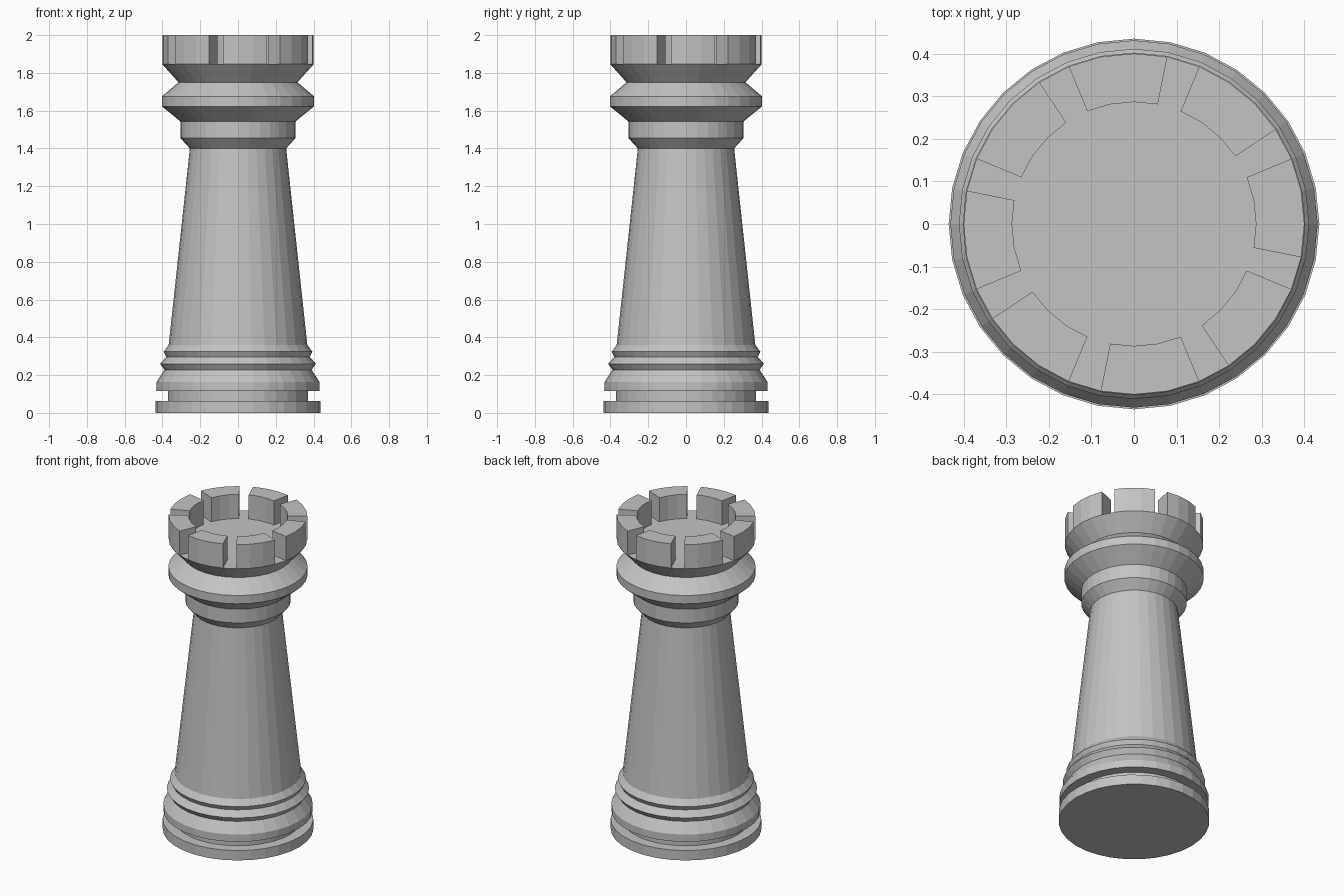
import bpy, bmesh
from math import cos, sin, tau

cube = bpy.data.objects.get("Cube")
if cube:
    bpy.data.objects.remove(cube, do_unlink=True)

SIDES = 32
FLOOR, TOP = 1.846, 2.0

grey = bpy.data.materials.new("stone_grey")
grey.use_nodes = True
colour = (0.55, 0.55, 0.55, 1)
grey.diffuse_color = colour
grey.node_tree.nodes["Principled BSDF"].inputs["Base Color"].default_value = colour


def finish(bm, name):
    bmesh.ops.recalc_face_normals(bm, faces=bm.faces[:])
    mesh = bpy.data.meshes.new(name)
    bm.to_mesh(mesh)
    bm.free()
    mesh.materials.append(grey)
    obj = bpy.data.objects.new(name, mesh)
    bpy.context.collection.objects.link(obj)
    return obj


def ring_point(radius, step, z):
    a = tau * step / SIDES
    return (radius * cos(a), radius * sin(a), z)


def lathe(name, profile):
    """Turn a (radius, height) profile into a closed faceted solid."""
    bm = bmesh.new()
    rings = [[bm.verts.new(ring_point(r, i, z)) for i in range(SIDES)]
             for r, z in profile]
    for low, high in zip(rings, rings[1:]):
        for i in range(SIDES):
            j = (i + 1) % SIDES
            bm.faces.new((low[i], low[j], high[j], high[i]))
    bm.faces.new(rings[0][::-1])
    bm.faces.new(rings[-1])
    return finish(bm, name)


def merlon(name, start, steps, inner, outer):
    """Raise a curved block standing on the crown floor."""
    bm = bmesh.new()
    arc = range(steps + 1)
    outline = [ring_point(outer, start + i, FLOOR) for i in arc]
    outline += [ring_point(inner, start + i, FLOOR) for i in reversed(arc)]
    base = bm.faces.new([bm.verts.new(p) for p in outline])
    raised = bmesh.ops.extrude_face_region(bm, geom=[base], use_keep_orig=True)
    verts = [v for v in raised["geom"] if isinstance(v, bmesh.types.BMVert)]
    bmesh.ops.translate(bm, verts=verts, vec=(0, 0, TOP - FLOOR))
    return finish(bm, name)


# Foot with its groove and stacked mouldings
lathe("base", [(.436, 0), (.436, .063), (.37, .063), (.37, .117),
               (.432, .117), (.432, .163), (.39, .228), (.412, .26),
               (.38, .297), (.394, .324), (.367, .36)])

# Tapered tower
lathe("shaft", [(.367, .36), (.255, 1.4)])

# Collar, flared ring and crown floor
lathe("head", [(.255, 1.4), (.305, 1.455), (.305, 1.543), (.403, 1.623),
               (.403, 1.676), (.315, 1.75), (.401, FLOOR)])

# Battlements: three facets of wall, one facet of gap
for k in range(8):
    merlon(f"merlon_{k + 1}", 4 * k - 1, 3, .287, .401)
